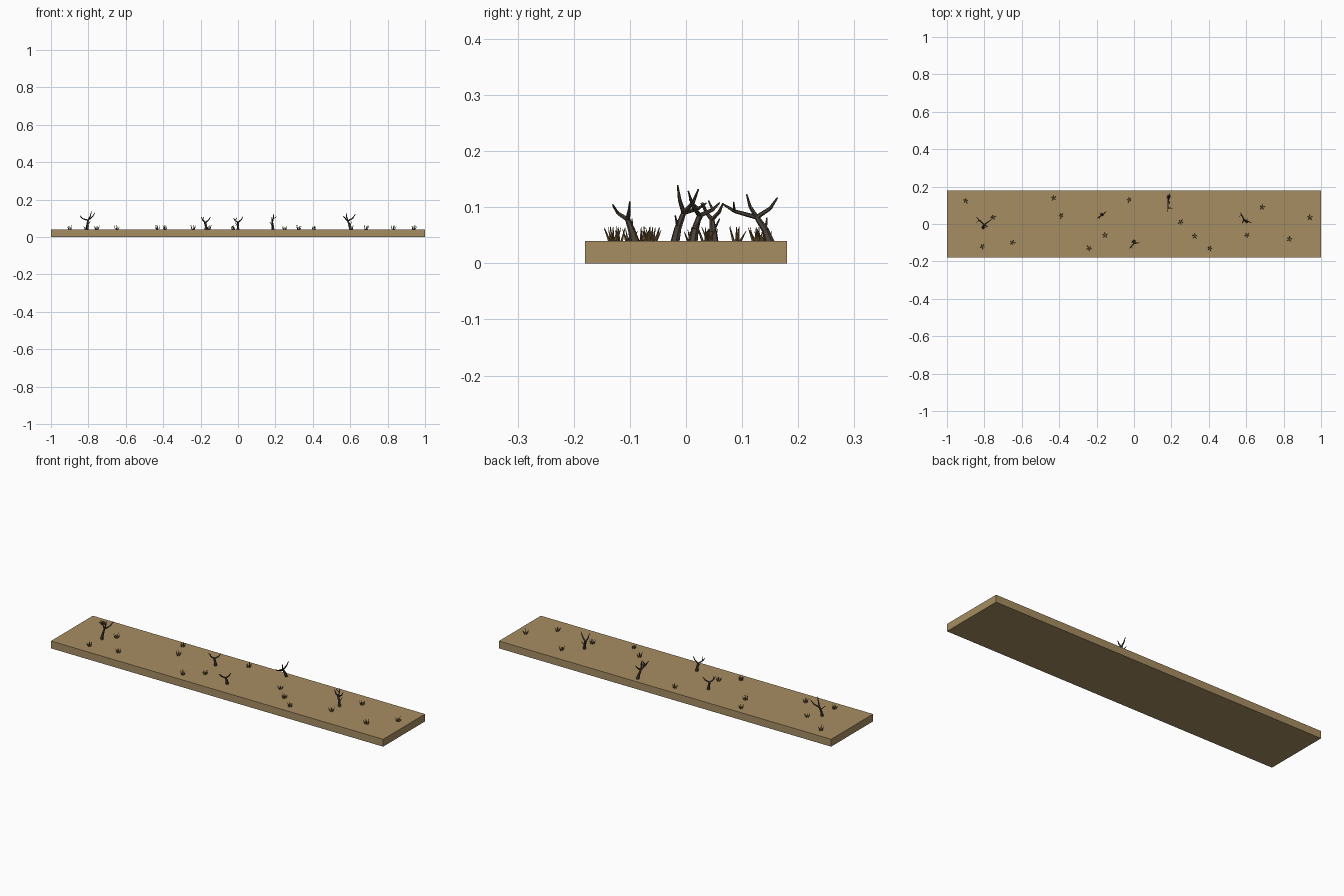
import bpy, bmesh, math, random
from mathutils import Vector, Matrix

if "Cube" in bpy.data.objects:
    bpy.data.objects.remove(bpy.data.objects["Cube"])

random.seed(4)
TOP = 0.04


def material(name, rgb):
    m = bpy.data.materials.new(name)
    m.diffuse_color = (*rgb, 1)
    m.use_nodes = True
    m.node_tree.nodes["Principled BSDF"].inputs["Base Color"].default_value = m.diffuse_color
    return m


def finish(bm, name, mat):
    me = bpy.data.meshes.new(name)
    bm.to_mesh(me)
    bm.free()
    me.materials.append(mat)
    ob = bpy.data.objects.new(name, me)
    bpy.context.collection.objects.link(ob)


def limb(bm, a, b, r1, r2, sides=6):
    """Tapered stick from a to b."""
    d = b - a
    rot = d.to_track_quat('Z', 'Y').to_matrix().to_4x4()
    bmesh.ops.create_cone(bm, cap_ends=True, segments=sides, radius1=r1, radius2=r2,
                          depth=d.length, matrix=Matrix.Translation((a + b) / 2) @ rot)


def shrub(name, base, fork, tips):
    """Two-piece trunk, then bent branches to each tip, the first with a side twig."""
    bm = bmesh.new()
    base, fork = Vector((*base, TOP - .004)), Vector(fork)
    knee = base.lerp(fork, .5) + (base - fork) * Vector((.15, .15, 0))
    limb(bm, base, knee, .0085, .0065)
    limb(bm, knee, fork, .0065, .0045)
    for i, tip in enumerate(tips):
        tip = Vector(tip)
        d = tip - fork
        bend = fork + d * Vector((.65, .65, .45))
        limb(bm, fork, bend, .0042, .0032)
        limb(bm, bend, tip, .0032, .0014)
        if i == 0:
            limb(bm, bend, bend + Vector((-d.y * .4, d.x * .4, .016)), .0026, .0012)
    # low twig on the trunk
    side = Vector((fork.y - knee.y, knee.x - fork.x, 0)).normalized()
    limb(bm, knee, knee + side * .016 + Vector((0, 0, .022)), .003, .0012)
    finish(bm, name, bark)


soil = material("dry_soil", (0.39, 0.27, 0.125))
bark = material("dead_bark", (0.07, 0.055, 0.04))
straw = material("dry_grass", (0.17, 0.10, 0.035))

# Ground slab
bm = bmesh.new()
bmesh.ops.create_cube(bm, size=1, matrix=Matrix.Translation((0, 0, TOP / 2))
                      @ Matrix.Diagonal((2, 0.36, TOP, 1)))
finish(bm, "ground_slab", soil)

# Dead shrubs
shrub("dead_shrub_1", (-.807, -.02), (-.802, -.004, .09),
      [(-.842, .036, .107), (-.783, -.015, .139), (-.765, .022, .132)])
shrub("dead_shrub_2", (-.17, .05), (-.174, .046, .078),
      [(-.197, .03, .108), (-.148, .066, .107)])
shrub("dead_shrub_3", (0, -.092), (0, -.104, .078),
      [(-.024, -.13, .102), (.027, -.1, .11)])
shrub("dead_shrub_4", (.187, .15), (.183, .126, .082),
      [(.18, .065, .106), (.191, .108, .123), (.19, .163, .117)])
shrub("dead_shrub_5", (.603, .012), (.588, .024, .085),
      [(.57, .06, .108), (.578, .004, .129), (.628, .006, .123)])

# Grass tufts: a central blade and leaning outer blades
tufts = [(-.90, .125), (-.43, .14), (-.39, .045), (-.755, .035), (-.81, -.12), (-.65, -.10),
         (-.155, -.06), (-.24, -.13), (-.025, .13), (.25, .01), (.325, -.065), (.405, -.13),
         (.685, .09), (.605, -.06), (.83, -.08), (.94, .035)]
for i, (x, y) in enumerate(tufts):
    bm = bmesh.new()
    root = Vector((x, y, TOP - .002))
    turn = random.uniform(0, math.tau)
    limb(bm, root, root + Vector((.002, 0, .027)), .0028, .0004, 4)
    for k in range(5):
        a = turn + k * math.tau / 5
        out = Vector((math.cos(a), math.sin(a), 0))
        tip = out * random.uniform(.012, .018) + Vector((0, 0, random.uniform(.018, .028)))
        limb(bm, root + out * .006, root + tip, .0026, .0004, 4)
    finish(bm, f"grass_tuft_{i + 1}", straw)
